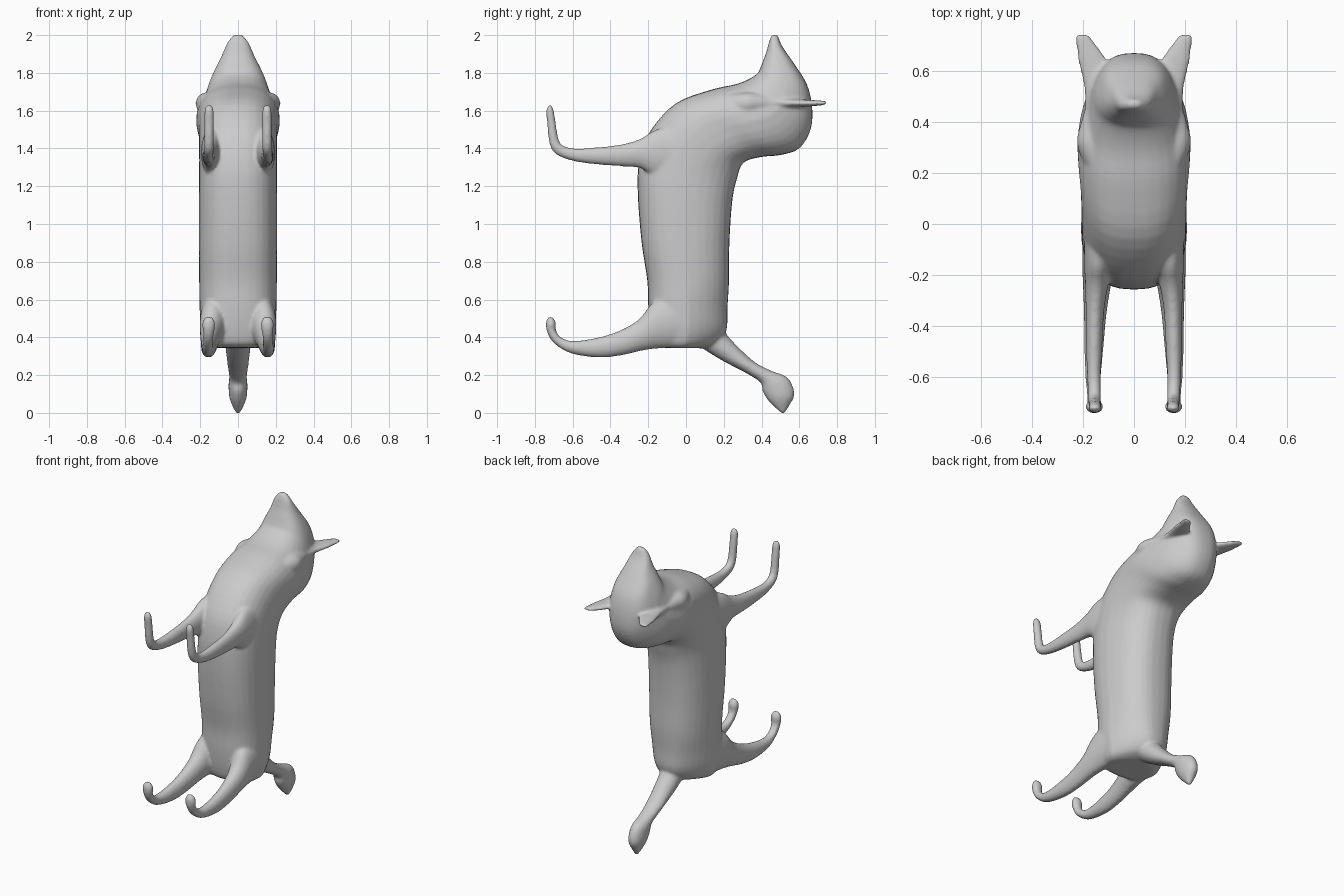
import bpy, bmesh, math


def catmull(a, b, c, d, t):
    return [0.5 * (2 * q + (r - p) * t + (2 * p - 5 * q + 4 * r - s) * t * t
                   + (3 * q - p - 3 * r + s) * t ** 3) for p, q, r, s in zip(a, b, c, d)]


def loft(bm, sections, power=2.0, sides=32, steps=4, mirror=1):
    """Sections: (y1, z1, y2, z2, half width, centre x, taper toward edge 2)."""
    sections = [tuple(s) + (0,) * (7 - len(s)) for s in sections]
    s = [sections[0]] + sections + [sections[-1]]
    rows = [catmull(*s[i:i + 4], k / steps) for i in range(len(s) - 3) for k in range(steps)]
    rows.append(sections[-1])
    rings = []
    for y1, z1, y2, z2, w, cx, taper in rows:
        ring = []
        for i in range(sides):
            a = 2 * math.pi * i / sides
            u, v = (math.copysign(abs(f) ** (2 / power), f) for f in (math.cos(a), math.sin(a)))
            u *= 1 - taper * max(v, 0)
            ring.append(bm.verts.new(((cx + w * u) * mirror,
                                      (y1 + y2) / 2 + (y2 - y1) / 2 * v,
                                      (z1 + z2) / 2 + (z2 - z1) / 2 * v)))
        rings.append(ring)
    faces = [bm.faces.new(rings[0][::-1]), bm.faces.new(rings[-1])]
    for p, q in zip(rings, rings[1:]):
        for i in range(sides):
            j = (i + 1) % sides
            faces.append(bm.faces.new((p[i], p[j], q[j], q[i])))
    bmesh.ops.recalc_face_normals(bm, faces=faces)


bm = bmesh.new()

# Torso, neck, head and muzzle
loft(bm, [
    (-0.13, 0.345, 0.09, 0.342, 0.150, 0, 0.4), (-0.17, 0.37, 0.17, 0.37, 0.180, 0, 0.4),
    (-0.19, 0.45, 0.215, 0.44, 0.198, 0, 0.35), (-0.20, 0.56, 0.22, 0.56, 0.204, 0, 0.25),
    (-0.205, 0.70, 0.228, 0.70, 0.206, 0, 0.15), (-0.235, 0.90, 0.23, 0.90, 0.208, 0, 0.1),
    (-0.255, 1.15, 0.245, 1.12, 0.208, 0, 0.1), (-0.25, 1.32, 0.27, 1.24, 0.206, 0, 0.1),
    (-0.20, 1.475, 0.305, 1.325, 0.206, 0), (-0.06, 1.635, 0.40, 1.355, 0.210, 0),
    (0.13, 1.71, 0.50, 1.365, 0.222, 0, 0.1), (0.28, 1.745, 0.60, 1.40, 0.205, 0, 0.2),
    (0.37, 1.79, 0.66, 1.50, 0.175, 0, 0.2), (0.395, 1.83, 0.668, 1.62, 0.152, 0, 0.1),
    (0.41, 1.87, 0.64, 1.74, 0.122, 0), (0.425, 1.91, 0.575, 1.845, 0.090, 0),
    (0.44, 1.965, 0.51, 1.94, 0.060, 0), (0.452, 1.995, 0.487, 1.995, 0.030, 0),
    (0.463, 2.004, 0.477, 2.004, 0.012, 0)], power=2.5)

# Tail
loft(bm, [
    (0.02, 0.40, 0.16, 0.52, 0.07, 0), (0.09, 0.34, 0.20, 0.435, 0.07, 0),
    (0.20, 0.272, 0.28, 0.345, 0.062, 0), (0.31, 0.215, 0.37, 0.265, 0.054, 0),
    (0.395, 0.16, 0.455, 0.222, 0.047, 0), (0.405, 0.115, 0.54, 0.185, 0.050, 0),
    (0.435, 0.065, 0.575, 0.10, 0.046, 0), (0.485, 0.015, 0.545, 0.035, 0.024, 0),
    (0.508, -0.004, 0.522, -0.003, 0.010, 0)])

for side in (1, -1):
    # Front leg and paw
    loft(bm, [
        (-0.05, 1.25, -0.05, 1.52, 0.06, 0.135), (-0.16, 1.25, -0.16, 1.50, 0.055, 0.14),
        (-0.24, 1.295, -0.24, 1.452, 0.045, 0.146), (-0.34, 1.305, -0.34, 1.422, 0.036, 0.153),
        (-0.48, 1.316, -0.48, 1.405, 0.032, 0.156), (-0.60, 1.334, -0.59, 1.40, 0.027, 0.157),
        (-0.69, 1.37, -0.65, 1.415, 0.026, 0.155), (-0.724, 1.43, -0.675, 1.45, 0.026, 0.154),
        (-0.735, 1.53, -0.69, 1.54, 0.026, 0.153), (-0.74, 1.60, -0.70, 1.60, 0.026, 0.153),
        (-0.728, 1.63, -0.712, 1.63, 0.015, 0.153)], mirror=side)
    # Hind leg and paw
    loft(bm, [
        (-0.02, 0.345, -0.05, 0.65, 0.075, 0.125), (-0.14, 0.342, -0.17, 0.59, 0.068, 0.135),
        (-0.23, 0.33, -0.25, 0.495, 0.055, 0.145), (-0.35, 0.303, -0.36, 0.432, 0.044, 0.152),
        (-0.47, 0.293, -0.48, 0.396, 0.038, 0.157), (-0.61, 0.315, -0.595, 0.381, 0.030, 0.160),
        (-0.695, 0.365, -0.655, 0.396, 0.027, 0.158), (-0.733, 0.42, -0.688, 0.435, 0.030, 0.156),
        (-0.742, 0.475, -0.688, 0.475, 0.035, 0.155),
        (-0.728, 0.509, -0.705, 0.509, 0.018, 0.155)], mirror=side)
    # Cheek ridge running back into the ear
    loft(bm, [
        (0.20, 1.57, 0.20, 1.68, 0.045, 0.135), (0.31, 1.58, 0.31, 1.695, 0.055, 0.168),
        (0.39, 1.59, 0.39, 1.69, 0.055, 0.155), (0.46, 1.61, 0.46, 1.675, 0.055, 0.137),
        (0.54, 1.617, 0.54, 1.665, 0.055, 0.142), (0.60, 1.62, 0.60, 1.66, 0.060, 0.150),
        (0.645, 1.622, 0.645, 1.658, 0.057, 0.164), (0.69, 1.625, 0.69, 1.655, 0.044, 0.182),
        (0.73, 1.63, 0.73, 1.652, 0.031, 0.199), (0.744, 1.634, 0.744, 1.65, 0.025, 0.204)],
        mirror=side)

mesh = bpy.data.meshes.new("animal_body")
bm.to_mesh(mesh)
bm.free()
body = bpy.data.objects.new("animal_body", mesh)
bpy.context.collection.objects.link(body)

# Fuse the parts into one soft skin
remesh = body.modifiers.new("fuse", 'REMESH')
remesh.mode = 'VOXEL'
remesh.voxel_size = 0.009
remesh.use_smooth_shade = True
smooth = body.modifiers.new("soften", 'SMOOTH')
smooth.factor = 0.5
smooth.iterations = 8
